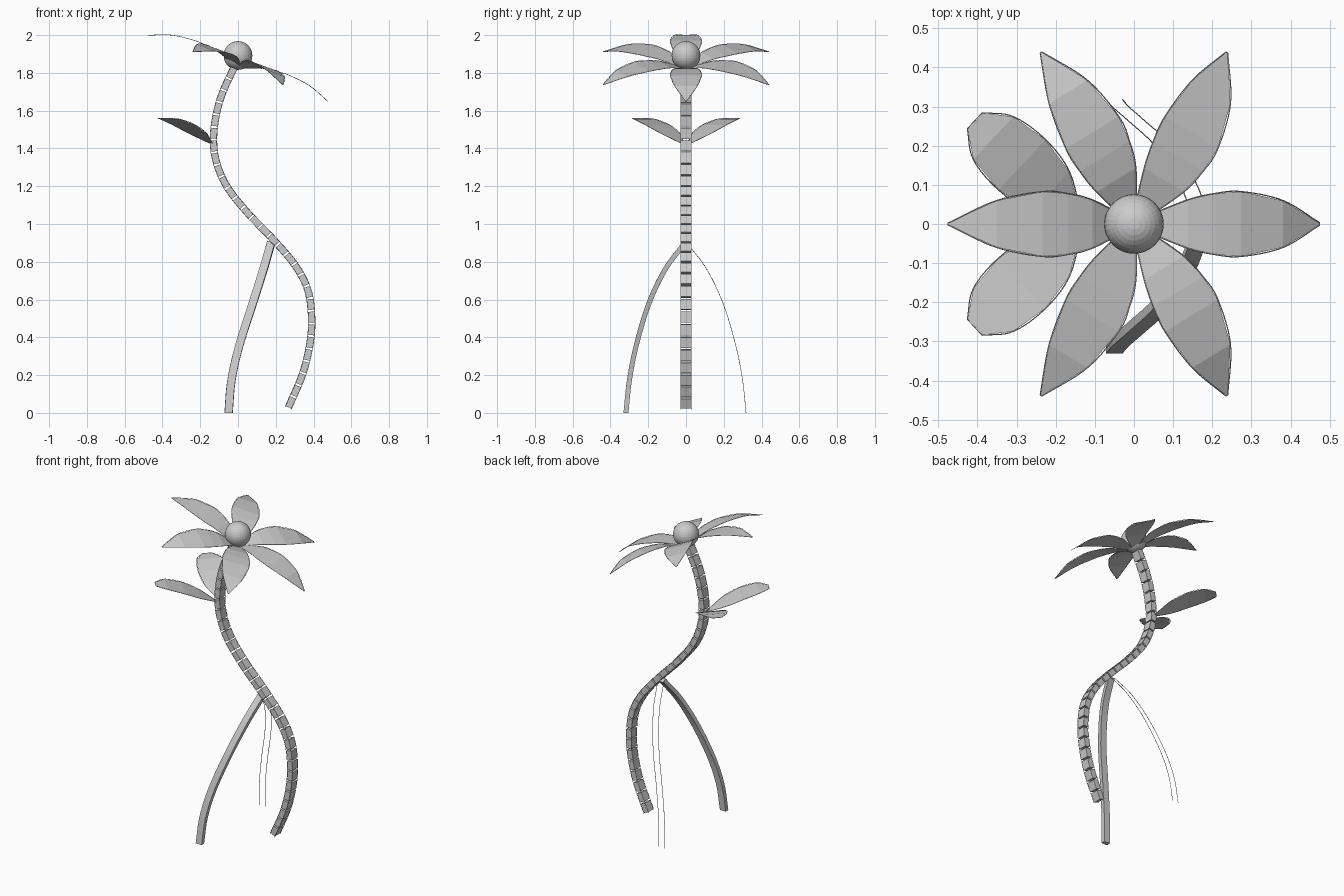
import bpy, bmesh, math
from mathutils import Vector, Matrix

if "Cube" in bpy.data.objects:
    bpy.data.objects.remove(bpy.data.objects["Cube"])

WIRE = 0.0015


def spline(pts, n=8):
    """Catmull-Rom interpolation through a few points."""
    p = [Vector(q) for q in pts]
    p = [2 * p[0] - p[1]] + p + [2 * p[-1] - p[-2]]
    out = []
    for i in range(1, len(p) - 2):
        a, b, c, d = p[i - 1:i + 3]
        for k in range(n):
            t = k / n
            out.append(0.5 * (2 * b + (c - a) * t + (2 * a - 5 * b + 4 * c - d) * t * t
                              + (3 * b - a - 3 * c + d) * t ** 3))
    return out + [p[-2]]


def mesh_object(name, bm, matrix=None):
    me = bpy.data.meshes.new(name)
    bmesh.ops.recalc_face_normals(bm, faces=bm.faces[:])
    bm.to_mesh(me)
    bm.free()
    ob = bpy.data.objects.new(name, me)
    bpy.context.collection.objects.link(ob)
    if matrix:
        ob.matrix_world = matrix
    return ob


def wire(name, pts, matrix=None):
    cu = bpy.data.curves.new(name, 'CURVE')
    cu.dimensions = '3D'
    cu.bevel_depth = WIRE
    cu.bevel_resolution = 0
    sp = cu.splines.new('POLY')
    sp.points.add(len(pts) - 1)
    for s, p in zip(sp.points, pts):
        s.co = (*p, 1)
    ob = bpy.data.objects.new(name, cu)
    bpy.context.collection.objects.link(ob)
    if matrix:
        ob.matrix_world = matrix


def blade(name, profile, matrix):
    """Flat-faceted sheet from (reach, height, half width) plus a smooth outline wire."""
    bm = bmesh.new()
    rows = [[bm.verts.new((r, s * w, h)) for s in (-1, 1)] for r, h, w in profile]
    for a, b in zip(rows, rows[1:]):
        bm.faces.new((a[0], b[0], b[1], a[1]))
    mesh_object(name, bm, matrix)
    rim = spline([(r, w, h) for r, h, w in profile])
    rim += [Vector((p.x, -p.y, p.z)) for p in reversed(rim)]
    wire(name + "_outline", rim, matrix)


def sample(path, d):
    """Point and tangent at arc length d."""
    for a, b in zip(path, path[1:]):
        l = (b - a).length
        if d <= l:
            break
        d -= l
    t = (b - a).normalized()
    return a + t * d, t


# Stem: short blocks strung along an S curve
stem = spline([(x, 0, z) for x, z in [
    (.265, .025), (.34, .2), (.38, .36), (.39, .5), (.37, .65), (.30, .785), (.18, .925),
    (.05, 1.06), (-.06, 1.2), (-.115, 1.33), (-.13, 1.45), (-.115, 1.58), (-.08, 1.7),
    (-.02, 1.83)]])
length = sum((b - a).length for a, b in zip(stem, stem[1:]))
COUNT = 30
pitch = length / COUNT
Y = Vector((0, 1, 0))
bm = bmesh.new()
for i in range(COUNT):
    p, t = sample(stem, (i + 0.5) * pitch)
    n = Y.cross(t)
    rot = Matrix((n, Y, t)).transposed().to_4x4()
    m = Matrix.Translation(p) @ rot @ Matrix.Diagonal((.034, .054, pitch - .01, 1))
    bmesh.ops.create_cube(bm, size=1, matrix=m)
mesh_object("stem_blocks", bm)

# Wires along the stem corners
for sx in (-1, 1):
    for sy in (-1, 1):
        pts = []
        for i in range(61):
            p, t = sample(stem, length * i / 60)
            pts.append(p + Y.cross(t) * .018 * sx + Y * .028 * sy)
        wire("stem_wire", pts)

# Solid front leg
leg = spline([(.175, -.005, .9), (.135, -.11, .76), (.075, -.2, .57), (.005, -.265, .35),
              (-.035, -.3, .17), (-.05, -.318, 0)], 5)
bm = bmesh.new()
rings = []
for i, p in enumerate(leg):
    t = (leg[min(i + 1, len(leg) - 1)] - leg[max(i - 1, 0)]).normalized()
    if i == len(leg) - 1:
        t = Vector((0, 0, -1))
    u = (Vector((1, 0, 0)) - t * t.x).normalized()
    v = t.cross(u)
    rings.append([bm.verts.new(p + u * .021 * a + v * .013 * b)
                  for a, b in ((-1, -1), (1, -1), (1, 1), (-1, 1))])
for a, b in zip(rings, rings[1:]):
    for k in range(4):
        bm.faces.new((a[k], a[(k + 1) % 4], b[(k + 1) % 4], b[k]))
bm.faces.new(rings[0])
bm.faces.new(rings[-1])
mesh_object("front_leg", bm)

# Back leg is only a pair of thin wires
for s in (-1, 1):
    wire("back_leg_wire", [Vector((p.x + s * .021, -p.y, p.z)) for p in leg])

# Tilted flower head with six petals
petal = [(.03, .01, .02), (.13, .045, .062), (.2, .055, .078), (.27, .058, .083),
         (.39, .043, .06), (.506, 0, .003)]
head = Matrix.Translation((0, 0, 1.825)) @ Matrix.Rotation(math.radians(20.2), 4, 'Y')
for i in range(6):
    blade("petal", petal, head @ Matrix.Rotation(math.radians(60 * i), 4, 'Z'))

# Flower centre ball
bm = bmesh.new()
bmesh.ops.create_uvsphere(bm, u_segments=32, v_segments=16, radius=.076)
mesh_object("flower_centre", bm, Matrix.Translation((0, 0, 1.892)))

# Pair of leaves
leaf = [(0, 0, .008), (.1, .055, .07), (.2, .1, .088), (.3, .13, .075), (.365, .135, .028)]
for s in (-1, 1):
    blade("leaf", leaf, Matrix.Translation((-.14, s * .015, 1.425))
          @ Matrix.Rotation(s * math.radians(137), 4, 'Z'))
